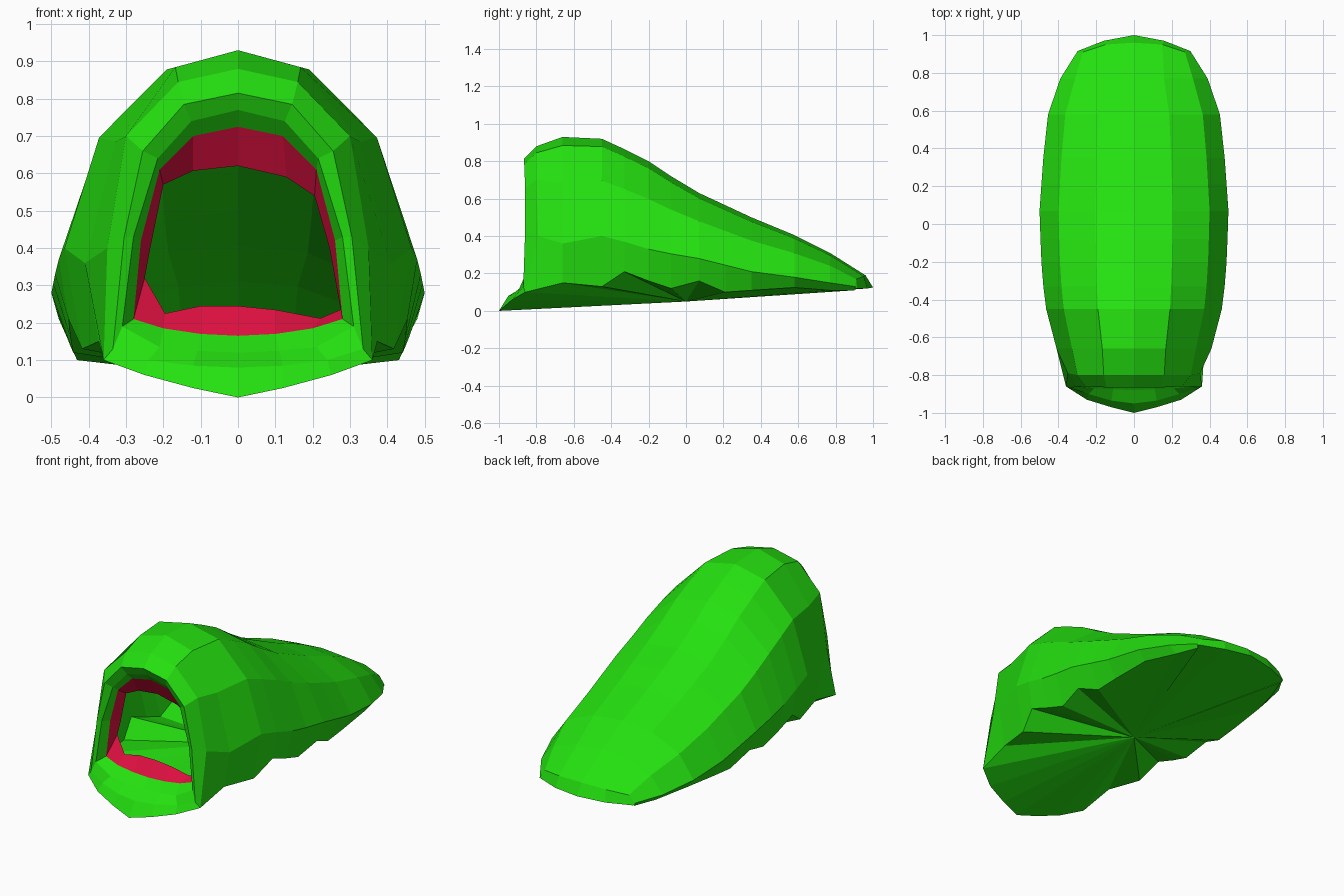
import bpy, bmesh
from mathutils import Vector

cube = bpy.data.objects.get("Cube")
if cube:
    bpy.data.objects.remove(cube, do_unlink=True)


def material(name, colour):
    mat = bpy.data.materials.new(name)
    mat.use_nodes = True
    mat.diffuse_color = colour
    mat.node_tree.nodes["Principled BSDF"].inputs["Base Color"].default_value = colour
    return mat


green = material("bright green", (0.018, 0.75, 0.005, 1))
crimson = material("crimson", (0.72, 0.005, 0.05, 1))


def full_ring(half, other=None):
    """Join a +x half profile (top to bottom) with its mirrored -x half."""
    other = other or half
    left = [Vector(p) for p in reversed(half)]
    right = [Vector((-x, y, z)) for x, y, z in other[1:]]
    return left + right


def strip(bm, inner, outer):
    """Bridge two neighbouring rings with quads."""
    a = [bm.verts.new(p) for p in inner]
    b = [bm.verts.new(p) for p in outer]
    for i in range(len(a) - 1):
        bm.faces.new((b[i], b[i + 1], a[i + 1], a[i]))


def fan(bm, centre, edge):
    """Close an edge loop towards one centre point, facing down."""
    for p, q in zip(edge, edge[1:] + edge[:1]):
        if (p - q).length < 0.001:
            continue
        face = bm.faces.new([bm.verts.new(v) for v in (centre, p, q)])
        face.normal_update()
        if face.normal.z > 0:
            face.normal_flip()


def finish(bm, name, mat):
    bmesh.ops.remove_doubles(bm, verts=bm.verts, dist=0.0005)
    bmesh.ops.dissolve_degenerate(bm, edges=bm.edges, dist=0.0005)
    mesh = bpy.data.meshes.new(name)
    bm.to_mesh(mesh)
    bm.free()
    mesh.materials.append(mat)
    obj = bpy.data.objects.new(name, mesh)
    bpy.context.scene.collection.objects.link(obj)
    return obj


def section(y, width, top, side, hem):
    """Arched half section: crown, shoulder, flank, widest line, tucked hem."""
    rise = top - side
    tuck = width * (0.88 + 0.6 * (hem - 0.1))
    return [(0, y, top), (width * 0.41, y, side + rise * 0.92),
            (width * 0.8, y, side + rise * 0.57),
            (width, y, side), (tuck, y, hem)]


# Mouth rings, from the outside edge inwards
mouth_edge = [(0, -0.8, 0.88), (0.16, -0.8, 0.845), (0.3, -0.8, 0.7),
              (0.35, -0.79, 0.4), (0.36, -0.86, 0.1),
              (0.25, -0.93, 0.06), (0.12, -0.97, 0.025), (0, -1, 0)]
rim_front = [(0, -0.865, 0.815), (0.145, -0.865, 0.785), (0.255, -0.86, 0.66),
             (0.305, -0.86, 0.43), (0.335, -0.87, 0.13),
             (0.24, -0.9, 0.1), (0.12, -0.935, 0.085), (0, -0.95, 0.08)]
rim_inside = [(0, -0.84, 0.77), (0.125, -0.84, 0.74), (0.215, -0.84, 0.64),
              (0.28, -0.85, 0.43), (0.31, -0.86, 0.19),
              (0.21, -0.87, 0.135), (0.11, -0.875, 0.125), (0, -0.88, 0.12)]
lining_front = [(0, -0.8, 0.725), (0.12, -0.8, 0.7), (0.21, -0.8, 0.61),
                (0.26, -0.8, 0.42), (0.28, -0.81, 0.21),
                (0.2, -0.82, 0.185), (0.1, -0.82, 0.17), (0, -0.82, 0.165)]
lining_left = [(0, -0.74, 0.62), (0.13, -0.74, 0.59), (0.205, -0.74, 0.54),
               (0.245, -0.74, 0.4), (0.275, -0.76, 0.235),
               (0.22, -0.76, 0.212), (0.1, -0.76, 0.235), (0, -0.76, 0.245)]
lining_right = [(0, -0.74, 0.62), (0.12, -0.74, 0.607), (0.2, -0.74, 0.57),
                (0.235, -0.74, 0.4), (0.25, -0.75, 0.32),
                (0.195, -0.76, 0.225), (0.1, -0.76, 0.245), (0, -0.76, 0.245)]

# Body stations: y, half width, crown, widest line, hem
stations = [
    (-0.66, 0.41, 0.93, 0.36, 0.15),
    (-0.45, 0.465, 0.92, 0.4, 0.13),
    (-0.33, 0.48, 0.865, 0.37, 0.21),
    (-0.2, 0.49, 0.8, 0.33, 0.16),
    (-0.08, 0.495, 0.72, 0.305, 0.12),
    (0.07, 0.5, 0.63, 0.28, 0.16),
    (0.21, 0.49, 0.565, 0.245, 0.1),
    (0.35, 0.48, 0.5, 0.21, 0.11),
    (0.58, 0.455, 0.405, 0.18, 0.125),
    (0.77, 0.39, 0.31, 0.15, 0.11),
]
tail = [(0, 0.96, 0.19), (0.15, 0.95, 0.185), (0.27, 0.91, 0.17),
        (0.305, 0.905, 0.13), (0.295, 0.9, 0.11)]
tail_tip = [(0, 1, 0.125), (0.16, 0.97, 0.12), (0.3, 0.915, 0.12),
            (0.305, 0.905, 0.12), (0.295, 0.9, 0.11)]

# Body shell: arched skin from mouth to tail, then the fanned underside
halves = [mouth_edge[:5]] + [section(*s) for s in stations] + [tail, tail_tip]
rings = [full_ring(h) for h in halves]
shell = bmesh.new()
for near, far in zip(rings, rings[1:]):
    strip(shell, near, far)
hem = list(reversed(mouth_edge[5:])) + [h[-1] for h in halves[:-1]]
hem += list(reversed(tail_tip[:4]))
left_hem = [Vector(p) for p in hem]
right_hem = [Vector((-p.x, p.y, p.z)) for p in reversed(left_hem[1:-1])]
fan(shell, Vector((0, 0, 0.05)), left_hem + right_hem)
finish(shell, "body_shell", green)

# Rounded lip around the mouth
lip = bmesh.new()
strip(lip, full_ring(rim_front), full_ring(mouth_edge))
strip(lip, full_ring(rim_inside), full_ring(rim_front))
strip(lip, full_ring(lining_front), full_ring(rim_inside))
finish(lip, "mouth_lip", green)

# Coloured band just inside the lip
lining = bmesh.new()
strip(lining, full_ring(lining_left, lining_right), full_ring(lining_front))
finish(lining, "mouth_lining", crimson)
